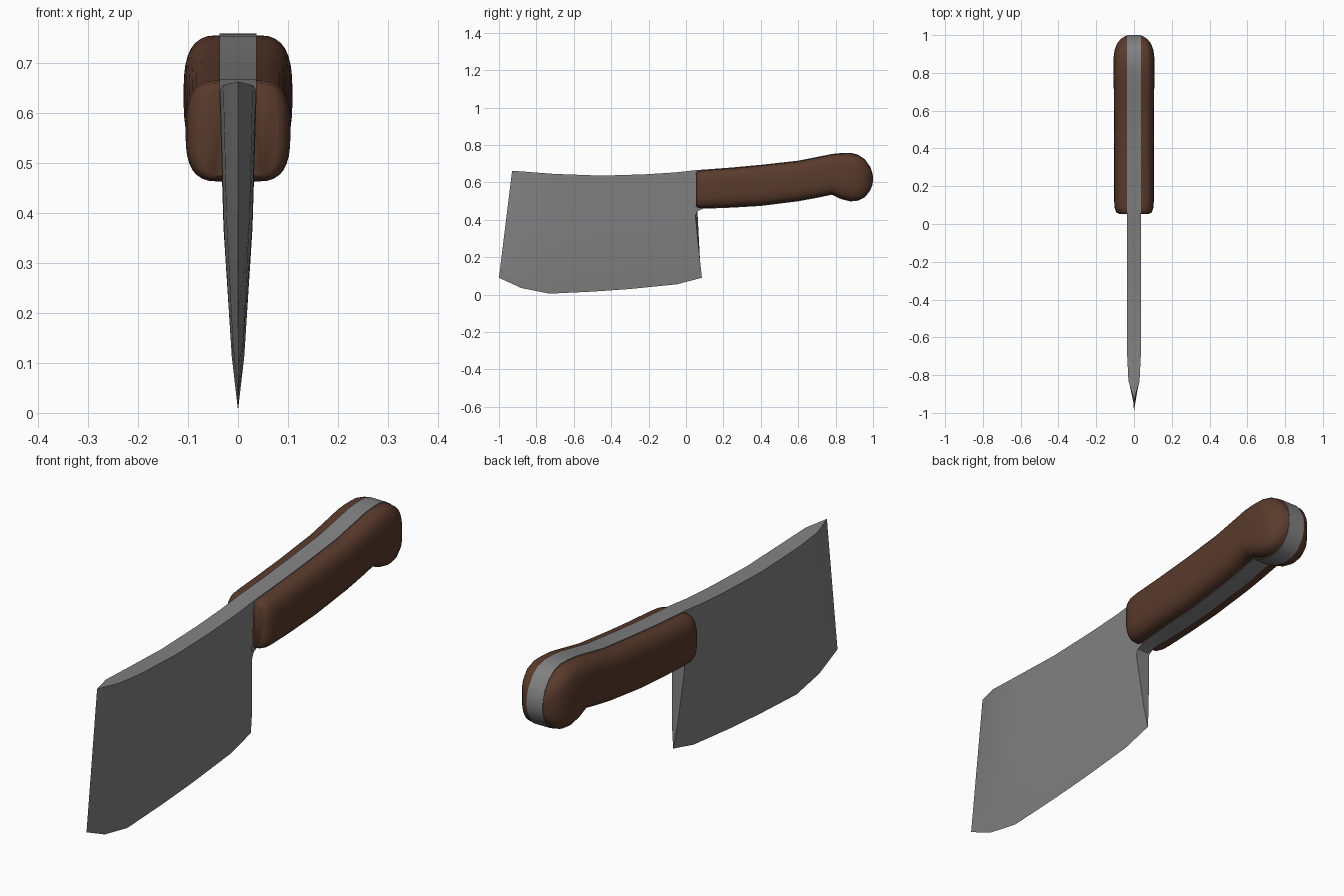
import bpy, bmesh, math

if "Cube" in bpy.data.objects:
    bpy.data.objects.remove(bpy.data.objects["Cube"])


def material(name, rgb):
    m = bpy.data.materials.new(name)
    m.diffuse_color = (*rgb, 1)
    m.use_nodes = True
    m.node_tree.nodes["Principled BSDF"].inputs["Base Color"].default_value = m.diffuse_color
    return m


def loft(bm, rings, closed):
    """Skin a list of point rings; returns the vertex rings."""
    vr = [[bm.verts.new(p) for p in r] for r in rings]
    for a, b in zip(vr, vr[1:]):
        n = len(a)
        for i in range(n if closed else n - 1):
            j = (i + 1) % n
            bm.faces.new((a[i], a[j], b[j], b[i]))
    return vr


def finish(bm, name, mat, angle):
    bmesh.ops.remove_doubles(bm, verts=bm.verts, dist=0.0004)
    bmesh.ops.dissolve_degenerate(bm, edges=bm.edges, dist=0.0002)
    bmesh.ops.recalc_face_normals(bm, faces=bm.faces)
    me = bpy.data.meshes.new(name)
    bm.to_mesh(me)
    bm.free()
    me.materials.append(mat)
    ob = bpy.data.objects.new(name, me)
    bpy.context.collection.objects.link(ob)
    me.shade_smooth()
    me.set_sharp_from_angle(angle=math.radians(angle))
    return ob


def lerp(table, y, k):
    if y <= table[0][0]:
        return table[0][k]
    for a, b in zip(table, table[1:]):
        if y <= b[0]:
            t = (y - a[0]) / (b[0] - a[0])
            return a[k] + (b[k] - a[k]) * t
    return table[-1][k]


steel = material("steel grey", (0.22, 0.22, 0.22))
wood = material("brown wood", (0.10, 0.043, 0.025))

# Blade: columns (bottom y, bottom z, top y, top z, thickness factor)
cols = [(-1.0, .09, -.93, .662, 0), (-.88, .035, -.83, .655, .8),
        (-.73, .005, -.7, .645, .97), (-.5, .016, -.45, .636, 1),
        (-.3, .03, -.22, .643, 1), (-.05, .055, -.06, .653, 1),
        (.085, .09, .05, .665, 1)]
rows = [(0, 0), (.17, .013), (.57, .029), (1, .037)]
bm = bmesh.new()
rings = []
for c, (yb, zb, yt, zt, f) in enumerate(cols):
    side = []
    for s, w in rows:
        sy = min(1, s / .57) if c == len(cols) - 1 else s
        side.append((w * f, yb + (yt - yb) * sy, zb + (zt - zb) * s))
    rings.append(side + [(-x, y, z) for x, y, z in reversed(side)])
vr = loft(bm, rings, True)
bm.faces.new(vr[-1])
finish(bm, "blade", steel, 25)

# Handle outline: y, bottom z, top z
outline = [(.05, .42, .665), (.06, .445, .666), (.09, .459, .668), (.25, .465, .68),
           (.4, .474, .694), (.6, .499, .716), (.7, .517, .736), (.78, .534, .752),
           (.83, .51, .757), (.88, .498, .758), (.92, .502, .748), (.955, .519, .725),
           (.985, .556, .684), (.996, .585, .652), (1.0, .607, .63)]

# Full tang between the scales
bm = bmesh.new()
rings = []
for y, zb, zt in outline:
    w = .03 if y < .1 else .037
    rings.append([(w, y, zb), (.037, y, zt), (-.037, y, zt), (-w, y, zb)])
vr = loft(bm, rings, True)
bm.faces.new(vr[-1])
finish(bm, "tang", steel, 35)

# Scales: y, half width, inset from the outline
stations = [(.053, .078, .014), (.062, .094, .006), (.085, .102, .003), (.12, .105, .003),
            (.25, .105, .003), (.4, .105, .003), (.6, .106, .003), (.7, .107, .003),
            (.78, .108, .003), (.83, .109, .003), (.88, .108, .003), (.92, .103, .003),
            (.955, .09, .003), (.98, .07, .003), (.993, .05, .003), (.998, .036, .003)]
body = [(.05, .46, .665)] + outline[2:]
N = 16
for name, sx in (("right_handle_scale", 1), ("left_handle_scale", -1)):
    bm = bmesh.new()
    rings = []
    for y, w, inset in stations:
        zb, zt = lerp(body, y, 1) + inset, lerp(body, y, 2) - inset
        mid, h = (zb + zt) / 2, (zt - zb) / 2
        ring = []
        for i in range(N + 1):
            a = -math.pi / 2 + math.pi * i / N
            c, s = max(0, math.cos(a)), math.sin(a)
            x = .03 + (w - .03) * c ** .6
            ring.append((sx * x, y, mid + h * math.copysign(abs(s) ** .7, s)))
        rings.append(ring)
    vr = loft(bm, rings, True)
    bm.faces.new(vr[0])
    bm.faces.new(vr[-1])
    finish(bm, name, wood, 45)
